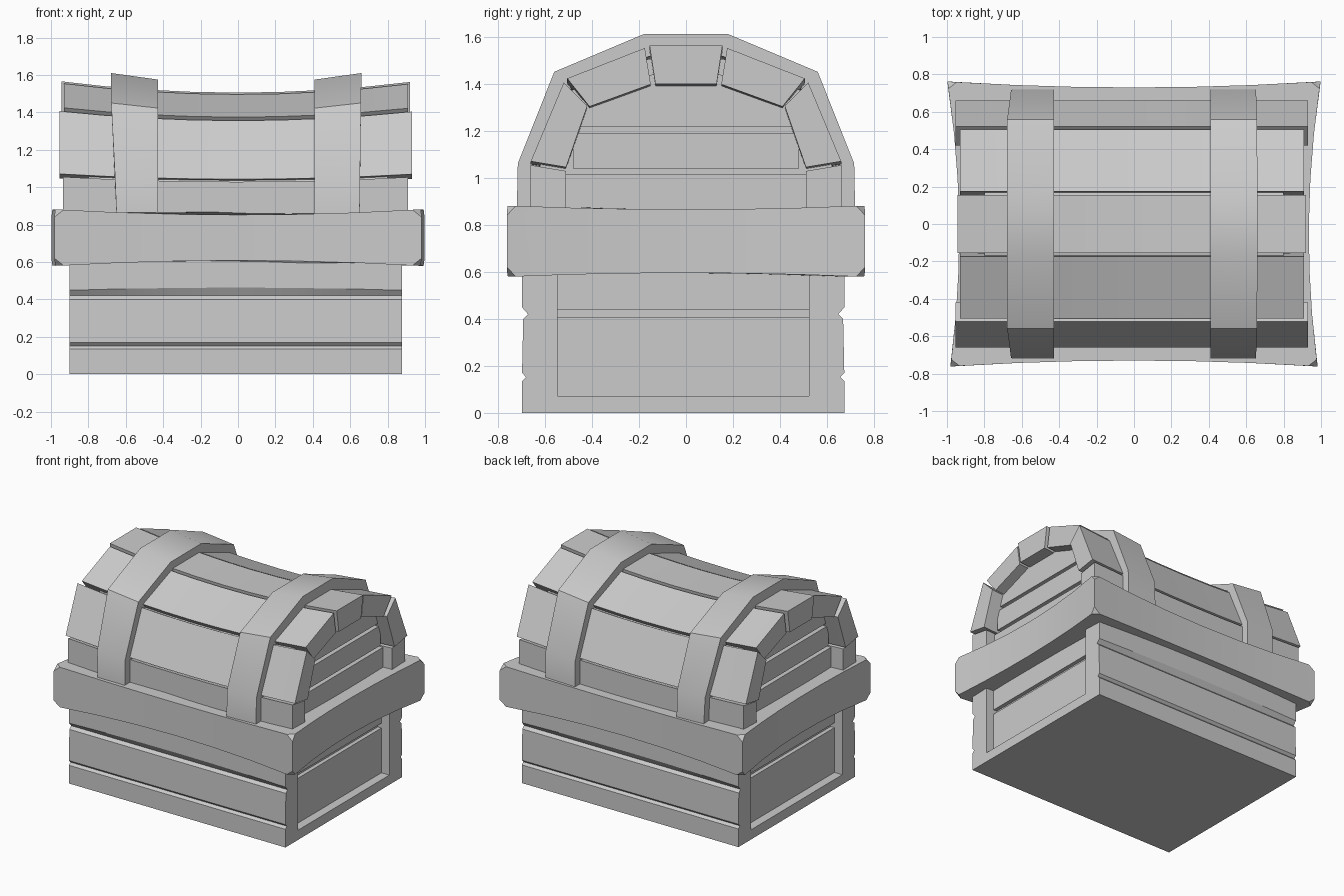
import bpy, bmesh, math

old = bpy.data.objects.get("Cube")
if old:
    bpy.data.objects.remove(old, do_unlink=True)

GREY = (0.6, 0.6, 0.6, 1)
grey = bpy.data.materials.new("plain_grey")
grey.use_nodes = True
grey.diffuse_color = GREY
grey.node_tree.nodes["Principled BSDF"].inputs["Base Color"].default_value = GREY


def finish(name, bm, smooth=True):
    bmesh.ops.recalc_face_normals(bm, faces=bm.faces[:])
    mesh = bpy.data.meshes.new(name)
    bm.to_mesh(mesh)
    bm.free()
    mesh.materials.append(grey)
    obj = bpy.data.objects.new(name, mesh)
    bpy.context.collection.objects.link(obj)
    if smooth:
        bpy.ops.object.select_all(action="DESELECT")
        obj.select_set(True)
        bpy.context.view_layer.objects.active = obj
        bpy.ops.object.shade_smooth_by_angle(angle=math.radians(30))
    return obj


def prism(name, profile, x0, x1, segments=1, warp=None, offset=0.0):
    """Sweep a (y, z) outline along x, then bend it with warp(x, y, z)."""
    bm = bmesh.new()
    rings = []
    for i in range(segments + 1):
        x = x0 + (x1 - x0) * i / segments
        rings.append([bm.verts.new(warp(x, y, z) if warp else (x, y, z))
                      for y, z in profile])
    n = len(profile)
    for a, b in zip(rings, rings[1:]):
        for j in range(n):
            k = (j + 1) % n
            bm.faces.new((a[j], a[k], b[k], b[j]))
    bm.faces.new(rings[0])
    bm.faces.new(rings[-1])
    bmesh.ops.translate(bm, verts=bm.verts[:], vec=(offset, offset, 0))
    return finish(name, bm)


def mirror(profile, side):
    return [(side * y, z) for y, z in profile]


def slab(half_y, z0, z1):
    return [(-half_y, z0), (half_y, z0), (half_y, z1), (-half_y, z1)]


# Base: grooved plank walls around a core with recessed end panels
wall = [(.535, 0), (.685, 0), (.685, .135), (.668, .152), (.685, .17),
        (.68, .4), (.66, .42), (.685, .445), (.685, .66), (.535, .66)]


def arch_groove(x, y, z):
    return (x, y, z + (.018 * (1 - x * x) if .43 < z < .5 else 0))


for side, label in ((-1, "front"), (1, "back")):
    prism("base_wall_" + label, mirror(wall, side), -.89, .89, 6, arch_groove, -.012)
prism("base_core", slab(.6, 0.01, .66), -.795, .795, offset=-.012)
prism("base_bottom_rail", slab(.54, 0, .072), -.89, .89, offset=-.012)
prism("base_end_plank_low", slab(.56, .05, .405), -.825, .825, offset=-.012)
prism("base_end_plank_high", slab(.56, .44, .66), -.825, .825, offset=-.012)

# Rim: thick slab with hollowed sides and chipped corners
bm = bmesh.new()
bmesh.ops.create_cube(bm, size=2)
bmesh.ops.bevel(bm, geom=bm.verts[:], offset=.05, affect="VERTICES", segments=1)
long_edges = [e for e in bm.edges if e.calc_length() > 1
              and abs(e.verts[0].co.z - e.verts[1].co.z) < .5]
bmesh.ops.subdivide_edges(bm, edges=long_edges, cuts=5, use_grid_fill=True)
for v in bm.verts:
    x, y, z = v.co
    # keep chips even in size despite the thin slab
    if .9 < abs(z) < .99:
        z = math.copysign(.72, z)
    half_height = .105 + .03 * x * x + .017 * y * y
    v.co = (x * (.935 + .055 * y * y) + .008 * y * x, y * (.73 + .032 * x * x),
            .73 + z * half_height)
finish("rim", bm)


# Lid: sagging planks around an arched core
def sag(x, y, z):
    depth = .015 + .065 * max(0, z - .88)
    return (x, y, z - depth * (1 - (x / .94) ** 2) * (z > .95))


low_plank = [(.66, .82), (.66, 1.055), (.51, 1.03), (.51, .82)]
side_plank = [(.66, 1.07), (.52, 1.405), (.42, 1.305), (.51, 1.045)]
upper_plank = [(.505, 1.425), (.175, 1.555), (.15, 1.4), (.41, 1.305)]
top_plank = [(.155, 1.565), (-.155, 1.565), (-.13, 1.4), (.13, 1.4)]
for side, label in ((-1, "front"), (1, "back")):
    prism("lid_low_plank_" + label, mirror(low_plank, side), -.935, .91, 8, sag)
    prism("lid_side_plank_" + label, mirror(side_plank, side), -.955, .93, 8, sag)
    prism("lid_upper_plank_" + label, mirror(upper_plank, side), -.93, .91, 8, sag)
prism("lid_top_plank", top_plank, -.945, .92, 8, sag)
half_arch = [(.62, .82), (.62, 1.06), (.485, 1.385), (.16, 1.52)]
prism("lid_core", half_arch + mirror(half_arch[::-1], -1), -.8, .8, 8, sag)

# End panels of the lid, three stacked boards
prism("lid_end_board_low", slab(.56, .82, 1.015), -.835, .835)
prism("lid_end_board_middle", slab(.48, 1.04, 1.19), -.835, .835)
half_board = [(.48, 1.215), (.44, 1.34), (.14, 1.44)]
prism("lid_end_board_top", half_board + mirror(half_board[::-1], -1), -.835, .835)

# Straps: faceted bands that lean with the sag of the lid
half_band = [(.72, .82), (.715, 1.06), (.56, 1.45), (.18, 1.61)]
band = half_band + mirror(half_band[::-1], -1)
inner = [(y * .88, .88 + (z - .88) * .87 if z > .9 else z) for y, z in band]
for side, label, near, far in ((-1, "right", .427, .678), (1, "left", .41, .66)):
    def lean(x, y, z):
        height = max(0, (z - .88) / .73)
        narrow = .03 * max(0, 1 - height * 1.3) if side < 0 else .01 * (1 - height)
        if x > .5:
            return (side * (x - narrow), y, z)
        return (side * x, y, z - .035 * height)
    prism("strap_" + label, band + inner[::-1], near, far, 1, lean)
